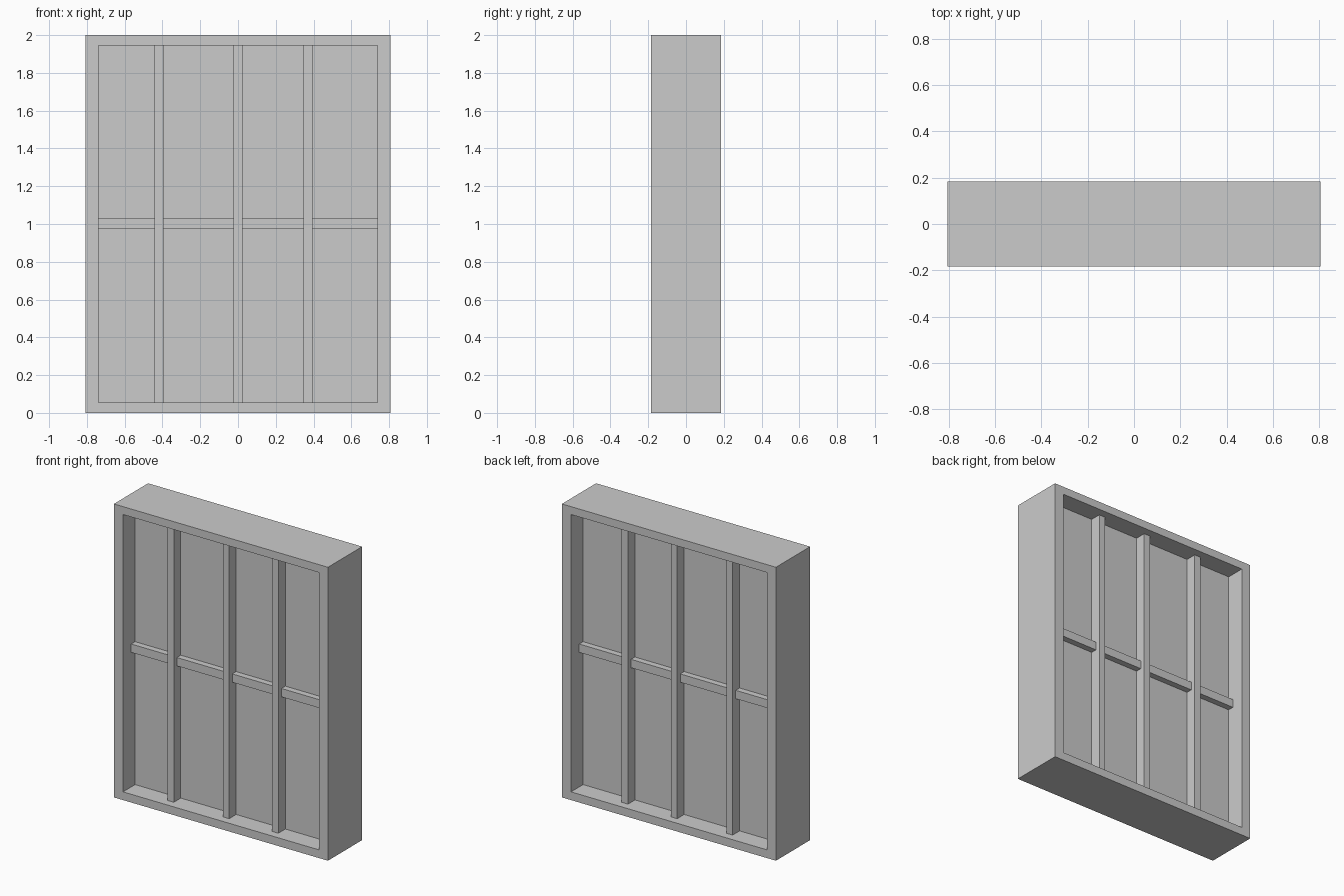
import bpy, bmesh

if "Cube" in bpy.data.objects:
    bpy.data.objects.remove(bpy.data.objects["Cube"])

W, D, H = 0.807, 0.184, 2.0           # half width, half depth, height
IN_X, Z0, Z1 = 0.738, 0.056, 1.946    # frame opening
PANE = 0.054                          # half thickness of the centre panel
BAR = 0.129                           # half depth of the upright bars
RAIL = 0.096                          # half depth of the cross rails
BARS = [-0.418, 0.0, 0.371]           # upright centres
HALF = 0.024                          # half width of an upright


def box(name, x0, x1, y, z0, z1):
    """Box symmetric front to back, reaching from -y to y."""
    bm = bmesh.new()
    bmesh.ops.create_cube(bm, size=1)
    bmesh.ops.scale(bm, vec=(x1 - x0, 2 * y, z1 - z0), verts=bm.verts)
    bmesh.ops.translate(bm, vec=((x0 + x1) / 2, 0, (z0 + z1) / 2), verts=bm.verts)
    return finish(name, bm)


def finish(name, bm):
    bmesh.ops.recalc_face_normals(bm, faces=bm.faces)
    me = bpy.data.meshes.new(name)
    bm.to_mesh(me)
    bm.free()
    ob = bpy.data.objects.new(name, me)
    bpy.context.collection.objects.link(ob)
    return ob


# Outer frame: rectangular cross-section swept round four mitred corners
bm = bmesh.new()
outer = [(-W, 0), (W, 0), (W, H), (-W, H)]
inner = [(-IN_X, Z0), (IN_X, Z0), (IN_X, Z1), (-IN_X, Z1)]
rings = [[bm.verts.new((x, y, z)) for x, z in loop]
         for loop, y in ((outer, -D), (outer, D), (inner, D), (inner, -D))]
for r in range(4):
    a, b = rings[r], rings[(r + 1) % 4]
    for i in range(4):
        j = (i + 1) % 4
        bm.faces.new((a[i], a[j], b[j], b[i]))
finish("window_frame", bm)

# Centre panel
box("pane", -IN_X, IN_X, PANE, Z0, Z1)

# Upright bars, standing proud on both sides of the panel
for i, x in enumerate(BARS):
    box(f"upright_bar_{i + 1}", x - HALF, x + HALF, BAR, Z0, Z1)

# Cross rails between the uprights
edges = [-IN_X] + [e for x in BARS for e in (x - HALF, x + HALF)] + [IN_X]
for i in range(0, len(edges), 2):
    box(f"cross_rail_{i // 2 + 1}", edges[i], edges[i + 1], RAIL, 0.973, 1.03)
